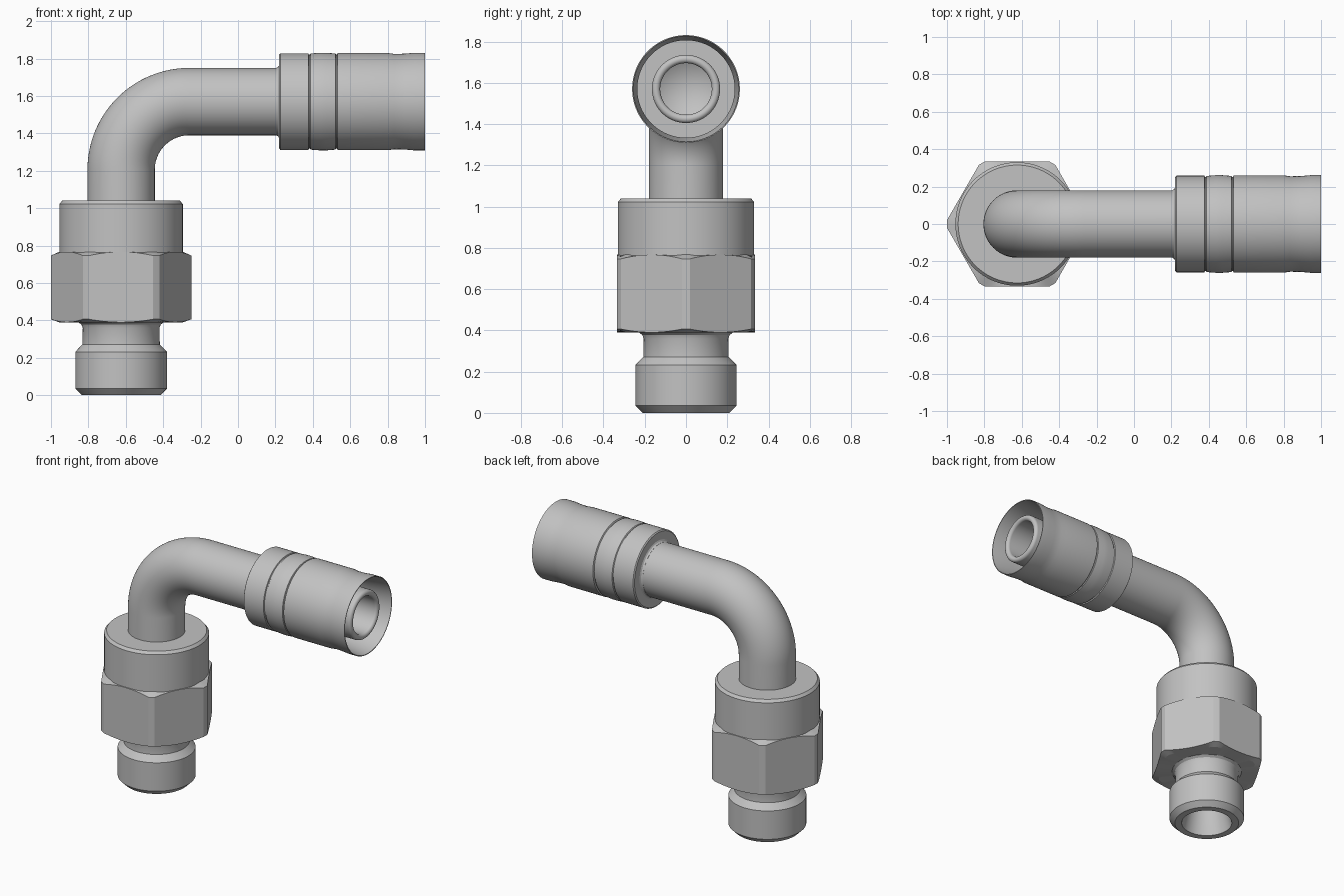
import bpy
import bmesh
from math import sin, cos, pi, radians
from mathutils import Vector

cube = bpy.data.objects.get("Cube")
if cube:
    bpy.data.objects.remove(cube, do_unlink=True)

SEG = 120
STEM_X = -0.625      # axis of the upright fitting
PIPE_Z = 1.57        # axis of the level pipe
BEND = 0.365         # bend radius of the pipe centre line
TUBE_R = 0.18

steel = bpy.data.materials.new("plain_steel_grey")
steel.use_nodes = True
grey = (0.54, 0.54, 0.54, 1)
steel.diffuse_color = grey
steel.node_tree.nodes["Principled BSDF"].inputs["Base Color"].default_value = grey


def loft(name, rings, angle=25):
    """Skin a list of equal rings of points."""
    bm = bmesh.new()
    rows = [[bm.verts.new(p) for p in ring] for ring in rings]
    for a, b in zip(rows, rows[1:]):
        for i in range(SEG):
            j = (i + 1) % SEG
            bm.faces.new((a[i], a[j], b[j], b[i]))
    bmesh.ops.remove_doubles(bm, verts=bm.verts, dist=1e-5)
    bmesh.ops.recalc_face_normals(bm, faces=bm.faces)
    mesh = bpy.data.meshes.new(name)
    bm.to_mesh(mesh)
    bm.free()
    mesh.materials.append(steel)
    mesh.shade_smooth()
    mesh.set_sharp_from_angle(angle=radians(angle))
    obj = bpy.data.objects.new(name, mesh)
    bpy.context.scene.collection.objects.link(obj)
    return obj


def circle(centre, u, v, r):
    return [centre + u * r * cos(2 * pi * i / SEG) + v * r * sin(2 * pi * i / SEG)
            for i in range(SEG)]


X, Y, Z = Vector((1, 0, 0)), Vector((0, 1, 0)), Vector((0, 0, 1))


def upright(name, profile):
    return loft(name, [circle(Vector((STEM_X, 0, z)), X, Y, r) for r, z in profile])


def level(name, profile):
    return loft(name, [circle(Vector((x, 0, PIPE_Z)), Y, Z, r) for r, x in profile])


# Threaded end with chamfers, neck and tapered bore
upright("threaded_end", [
    (0, 0.36), (0.11, 0.33), (0.12, 0.2), (0.165, 0), (0.21, 0), (0.245, 0.035),
    (0.245, 0.232), (0.207, 0.272), (0.205, 0.36), (0.212, 0.378), (0.235, 0.395),
    (0, 0.395)])

# Hexagon nut: corners trimmed round, both ends cut by a shallow cone
FLAT, CORNER = 0.335, 0.376


def hex_ring(z, slope, scale=1):
    ring = []
    for i in range(SEG):
        a = 2 * pi * i / SEG
        off = a % (pi / 3) - pi / 6
        r = min(FLAT / cos(off), CORNER)
        ring.append(Vector((STEM_X + scale * r * cos(a), scale * r * sin(a),
                            z + slope * (r - FLAT))))
    return ring


loft("hex_nut", [hex_ring(0.39, 0, 0), hex_ring(0.39, 0, 0.88), hex_ring(0.39, 0.4),
                 hex_ring(0.767, -0.5), hex_ring(0.767, 0, 0.88), hex_ring(0.767, 0, 0)], 12)

# Round collar above the nut
upright("collar", [(0, 0.74), (0.33, 0.74), (0.33, 1.022), (0.315, 1.04), (0, 1.04)])

# Bent pipe: upright run, quarter bend, level run
bend_x, bend_z = STEM_X + BEND, PIPE_Z - BEND
rings = [circle(Vector((STEM_X, 0, 1.0)), X, Y, TUBE_R)]
for k in range(33):
    t = pi / 2 * k / 32
    out = Vector((-cos(t), 0, sin(t)))
    rings.append(circle(Vector((bend_x, 0, bend_z)) + out * BEND, -out, Y, TUBE_R))
rings.append(circle(Vector((0.3, 0, PIPE_Z)), -Z, Y, TUBE_R))
loft("bent_pipe", rings)

# Crimp sleeve, open at its far end
level("crimp_sleeve", [
    (0.17, 0.205), (0.181, 0.205), (0.186, 0.215), (0.195, 0.22), (0.25, 0.22),
    (0.258, 0.226), (0.258, 0.376), (0.251, 0.379), (0.251, 0.384), (0.257, 0.388),
    (0.261, 0.44), (0.261, 0.47), (0.257, 0.521), (0.251, 0.524), (0.251, 0.529),
    (0.26, 0.533), (0.26, 0.8), (0.255, 0.835), (0.256, 0.89), (0.261, 0.945),
    (0.261, 1.0), (0.256, 1.0), (0.236, 0.85), (0.236, 0.35), (0, 0.35)])

# Inner nipple with a rounded lip and blind conical bore
lip = [(0.145 + 0.02 * cos(pi * k / 12), 0.96 + 0.02 * sin(pi * k / 12)) for k in range(13)]
level("inner_nipple", [(0.165, 0.33)] + lip + [(0.125, 0.5), (0, 0.43)])
